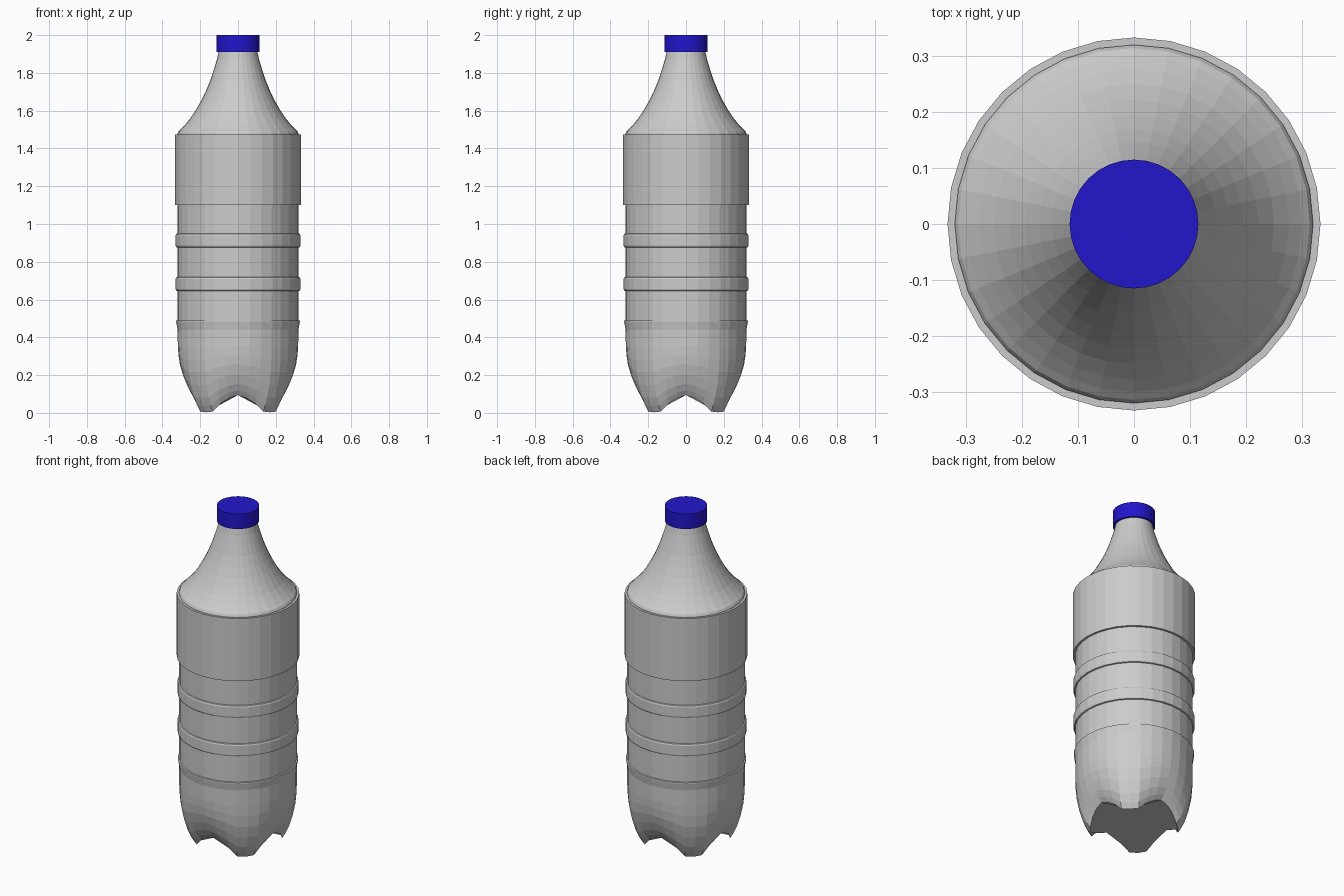
import bpy, bmesh
from math import sin, cos, pi

if "Cube" in bpy.data.objects:
    bpy.data.objects.remove(bpy.data.objects["Cube"])

SIDES = 32
GROOVE = [0.092, 0.077, 0.05, 0.004, 0.0]  # groove lift from valley to foot


def skin(name, rings, loop=False):
    """Bridge a list of point rings; close the ends with caps or loop round."""
    bm = bmesh.new()
    rows = [[bm.verts.new(p) for p in ring] for ring in rings]
    pairs = list(zip(rows, rows[1:]))
    if loop:
        pairs.append((rows[-1], rows[0]))
    else:
        bm.faces.new(rows[0][::-1])
        bm.faces.new(rows[-1])
    for a, b in pairs:
        for i in range(SIDES):
            j = (i + 1) % SIDES
            bm.faces.new((a[i], a[j], b[j], b[i]))
    bmesh.ops.recalc_face_normals(bm, faces=bm.faces)
    mesh = bpy.data.meshes.new(name)
    bm.to_mesh(mesh)
    bm.free()
    obj = bpy.data.objects.new(name, mesh)
    bpy.context.collection.objects.link(obj)
    return obj


def ring(r, z, foot=False):
    """One ring; foot rings are lifted at the four grooves."""
    pts = []
    for i in range(SIDES):
        k = i % 8
        lift = GROOVE[min(k, 8 - k)] if foot else 0
        t = max(0, 1 - z / 0.4)
        rr = r - 0.1 * lift * t
        a = 2 * pi * i / SIDES
        pts.append((rr * cos(a), rr * sin(a), z + lift * t))
    return pts


# Bottle: four-lobed foot, ribbed body, shoulder and neck
foot = [(0.240, 0.003), (0.259, 0.035), (0.279, 0.08), (0.298, 0.145),
        (0.312, 0.215), (0.318, 0.28), (0.32, 0.34)]
body = [(0.32, 0.44), (0.327, 0.48), (0.327, 0.488), (0.32, 0.49)]
for z in (0.645, 0.875):
    body += [(0.32, z), (0.327, z + 0.002), (0.33, z + 0.01),
             (0.33, z + 0.065), (0.327, z + 0.073), (0.32, z + 0.075)]
body += [(0.32, 1.48), (0.314, 1.492), (0.300, 1.505), (0.277, 1.53),
         (0.25, 1.563), (0.222, 1.605), (0.195, 1.653), (0.17, 1.704),
         (0.147, 1.76), (0.127, 1.82), (0.112, 1.87), (0.102, 1.915),
         (0.10, 1.98)]
skin("bottle", [ring(r, z, True) for r, z in foot] + [ring(r, z) for r, z in body])

# Label sleeve
skin("label_sleeve", [ring(r, z) for r, z in
     [(0.319, 1.10), (0.333, 1.10), (0.333, 1.475), (0.319, 1.475)]], loop=True)

# Cap
cap = skin("screw_cap", [ring(0.115, 1.91), ring(0.115, 2.0)])
blue = bpy.data.materials.new("cap_blue")
blue.diffuse_color = (0.016, 0.008, 0.6, 1)
blue.use_nodes = True
blue.node_tree.nodes["Principled BSDF"].inputs["Base Color"].default_value = blue.diffuse_color
cap.data.materials.append(blue)
